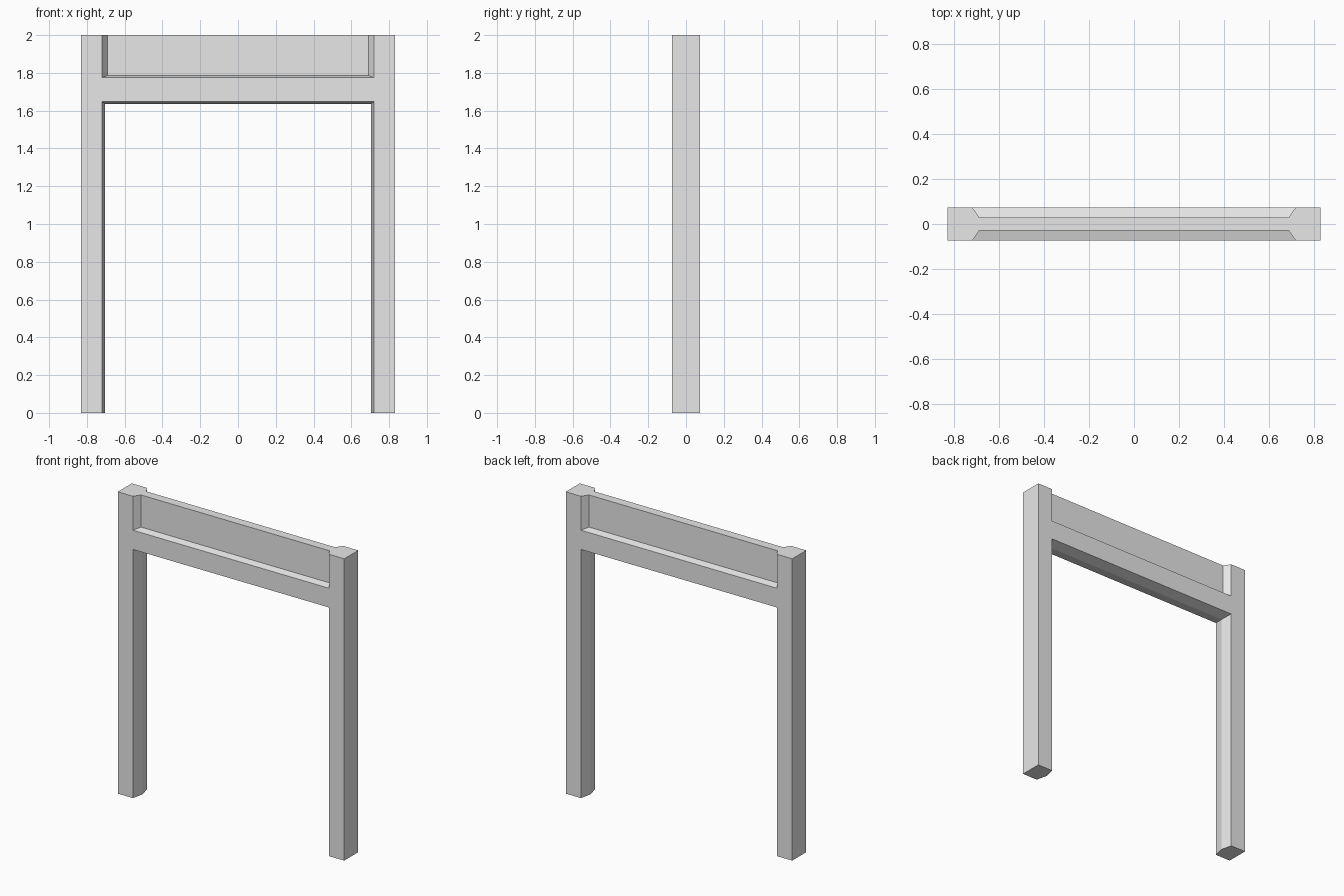
import bpy

if "Cube" in bpy.data.objects:
    bpy.data.objects.remove(bpy.data.objects["Cube"], do_unlink=True)

WIDTH, DEPTH, HEIGHT = 0.83, 0.073, 2.0   # half width, half depth, full height
PANEL = 0.03                              # half thickness of the thin panel

grey = bpy.data.materials.new("light_grey")
grey.use_nodes = True
grey.diffuse_color = (0.8, 0.8, 0.8, 1)
grey.node_tree.nodes["Principled BSDF"].inputs["Base Color"].default_value = (0.8, 0.8, 0.8, 1)


def loft(name, sections):
    """Solid through rectangles (y, half width, bottom, top), ordered along y."""
    verts, faces = [], []
    for y, w, low, high in sections:
        verts += [(-w, y, low), (w, y, low), (w, y, high), (-w, y, high)]
    last = len(verts) - 4
    for start in range(0, last, 4):
        for i in range(4):
            j = (i + 1) % 4
            faces.append((start + j, start + i, start + 4 + i, start + 4 + j))
    faces += [(0, 1, 2, 3), (last + 3, last + 2, last + 1, last)]
    mesh = bpy.data.meshes.new(name)
    mesh.from_pydata(verts, [], faces)
    mesh.materials.append(grey)
    obj = bpy.data.objects.new(name, mesh)
    bpy.context.collection.objects.link(obj)
    return obj


def cut(target, cutter):
    """Subtract the cutter from the target, then discard it."""
    cutter.hide_render = True
    mod = target.modifiers.new("cut", "BOOLEAN")
    mod.operation, mod.solver, mod.object = "DIFFERENCE", "EXACT", cutter
    bpy.context.view_layer.objects.active = target
    bpy.ops.object.modifier_apply(modifier=mod.name)
    bpy.data.objects.remove(cutter, do_unlink=True)


# Solid block that becomes two posts joined by a beam
frame = loft("door_frame", [(-DEPTH, WIDTH, 0, HEIGHT), (DEPTH, WIDTH, 0, HEIGHT)])

# Doorway, narrowest at a ridge along the middle of its reveal
wide, ridge = (0.737, -1, 1.661), (0.703, -1, 1.634)
cut(frame, loft("doorway_cutter", [(-2 * DEPTH, *wide), (0, *ridge), (2 * DEPTH, *wide)]))

# Sloped recess on each face above the beam, open at the top
outer = 2 * DEPTH - PANEL
deep, shallow = (0.69, 1.787, 3), (0.75, 1.763, 3)
cut(frame, loft("front_recess_cutter", [(-outer, *shallow), (-PANEL, *deep)]))
cut(frame, loft("back_recess_cutter", [(PANEL, *deep), (outer, *shallow)]))
